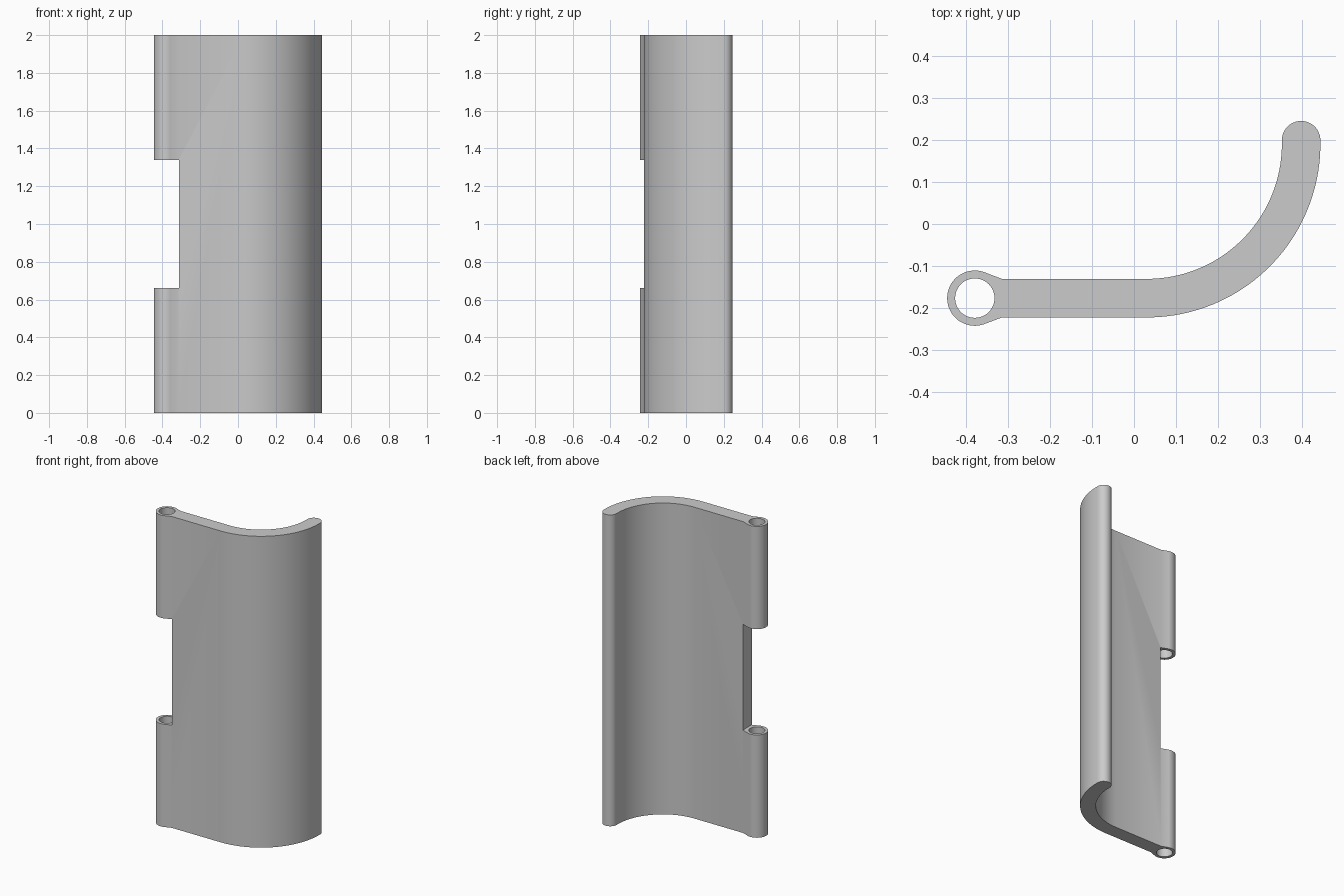
import bpy
import bmesh
from math import cos, sin, radians
from mathutils import Vector

cube = bpy.data.objects.get("Cube")
if cube:
    bpy.data.objects.remove(cube, do_unlink=True)

HEIGHT = 2.0
NOTCH_LOW, NOTCH_HIGH = 0.66, 1.34
NOTCH_X = -0.312
BARREL = (-0.38, -0.177)
BEND = (0.031, 0.191)
LIP = (0.399, 0.2)


def arc(centre, radius, start, end, steps):
    """Points along an arc, angles in degrees."""
    angles = [radians(start + (end - start) * i / steps) for i in range(steps + 1)]
    return [Vector((centre[0] + radius * cos(a), centre[1] + radius * sin(a), 0)) for a in angles]


def loop_edges(bm, points):
    verts = [bm.verts.new(p) for p in points]
    return [bm.edges.new((v, verts[i - 1])) for i, v in enumerate(verts)]


def make_object(name, bm):
    mesh = bpy.data.meshes.new(name)
    bm.to_mesh(mesh)
    bm.free()
    obj = bpy.data.objects.new(name, mesh)
    bpy.context.collection.objects.link(obj)
    return obj


# Hinge leaf: barrel, flat plate, quarter bend and rounded lip in one outline
outline = arc(BARREL, 0.066, 72, 288, 40)
outline += [Vector((-0.315, -0.223, 0))]
outline += arc(BEND, 0.414, -90, 0, 40)
outline += arc(LIP, 0.046, 0, 180, 24)
outline += arc(BEND, 0.322, 0, -90, 40)
outline += [Vector((-0.315, -0.131, 0))]
pin_hole = arc(BARREL, 0.047, 0, 360, 48)[:-1]

bm = bmesh.new()
edges = loop_edges(bm, outline) + loop_edges(bm, pin_hole)
bmesh.ops.triangle_fill(bm, edges=edges, use_beauty=True)
grown = bmesh.ops.extrude_face_region(bm, geom=bm.faces[:])
top = [g for g in grown["geom"] if isinstance(g, bmesh.types.BMVert)]
bmesh.ops.translate(bm, verts=top, vec=(0, 0, HEIGHT))
bmesh.ops.recalc_face_normals(bm, faces=bm.faces[:])
leaf = make_object("hinge_leaf", bm)

# Notch between the two barrel knuckles
bm = bmesh.new()
bmesh.ops.create_cube(bm, size=1)
bmesh.ops.scale(bm, verts=bm.verts[:], vec=(0.4, 0.4, NOTCH_HIGH - NOTCH_LOW))
bmesh.ops.translate(bm, verts=bm.verts[:],
                    vec=(NOTCH_X - 0.2, BARREL[1], (NOTCH_LOW + NOTCH_HIGH) / 2))
cutter = make_object("notch_cutter", bm)
cutter.hide_render = True

cut = leaf.modifiers.new("notch", "BOOLEAN")
cut.operation = "DIFFERENCE"
cut.solver = "EXACT"
cut.object = cutter
bpy.ops.object.select_all(action="DESELECT")
leaf.select_set(True)
bpy.context.view_layer.objects.active = leaf
bpy.ops.object.modifier_apply(modifier=cut.name)
bpy.data.objects.remove(cutter, do_unlink=True)

# Plain grey metal
grey = bpy.data.materials.new("grey_metal")
grey.use_nodes = True
colour = (0.6, 0.6, 0.6, 1)
grey.diffuse_color = colour
grey.node_tree.nodes["Principled BSDF"].inputs["Base Color"].default_value = colour
leaf.data.materials.clear()
leaf.data.materials.append(grey)
bpy.ops.object.shade_smooth_by_angle(angle=radians(30))
